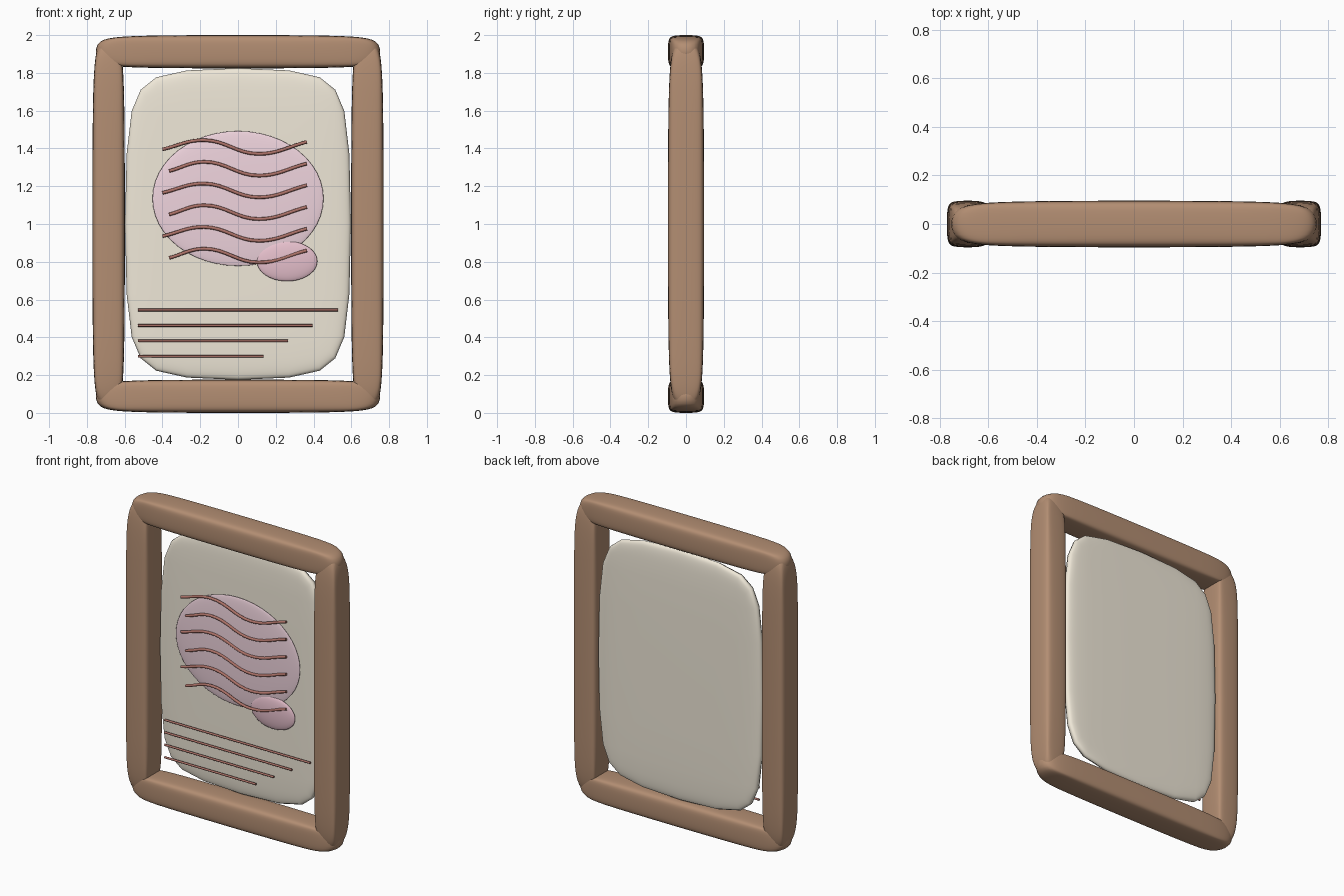
import bpy, bmesh

if "Cube" in bpy.data.objects:
    bpy.data.objects.remove(bpy.data.objects["Cube"])


def material(name, rgb):
    m = bpy.data.materials.new(name)
    m.diffuse_color = (*rgb, 1)
    m.use_nodes = True
    m.node_tree.nodes["Principled BSDF"].inputs["Base Color"].default_value = m.diffuse_color
    return m


WOOD = material("wood", (0.45, 0.27, 0.17))
PAPER = material("paper", (0.87, 0.81, 0.69))
PINK = material("pink", (0.87, 0.66, 0.73))
ROSE = material("rose", (0.80, 0.53, 0.61))
INK = material("ink", (0.42, 0.17, 0.14))


def link(name, data, mat):
    data.materials.append(mat)
    ob = bpy.data.objects.new(name, data)
    bpy.context.collection.objects.link(ob)
    return ob


def soft_block(name, loc, half, mat, levels):
    """Bevelled cube, stretched and subdivided into a soft bar or slab."""
    bm = bmesh.new()
    bmesh.ops.create_cube(bm, size=2)
    bmesh.ops.bevel(bm, geom=bm.edges[:], offset=0.4, segments=2,
                    profile=0.5, affect='EDGES')
    for f in bm.faces:
        f.smooth = True
    me = bpy.data.meshes.new(name)
    bm.to_mesh(me)
    bm.free()
    ob = link(name, me, mat)
    ob.location, ob.scale = loc, half
    sub = ob.modifiers.new("soft", 'SUBSURF')
    sub.levels = sub.render_levels = levels
    return ob


def disc(name, loc, half, mat):
    """Flattened ball."""
    bm = bmesh.new()
    bmesh.ops.create_uvsphere(bm, u_segments=48, v_segments=24, radius=1)
    for f in bm.faces:
        f.smooth = True
    me = bpy.data.meshes.new(name)
    bm.to_mesh(me)
    bm.free()
    ob = link(name, me, mat)
    ob.location, ob.scale = loc, half
    return ob


def stroke(name, pts, y, radius):
    """Thin round tube through (x, z) points."""
    cu = bpy.data.curves.new(name, 'CURVE')
    cu.dimensions = '3D'
    cu.bevel_depth, cu.bevel_resolution = radius, 2
    cu.use_fill_caps = True
    cu.resolution_u = 8
    sp = cu.splines.new('BEZIER')
    sp.bezier_points.add(len(pts) - 1)
    for bp, (x, z) in zip(sp.bezier_points, pts):
        bp.co = (x, y, z)
        bp.handle_left_type = bp.handle_right_type = 'AUTO'
    return link(name, cu, INK)


# frame: two posts and two rails
for side, x in (("left", -0.685), ("right", 0.685)):
    soft_block(side + "_post", (x, 0, 1), (0.087, 0.097, 0.985), WOOD, 2)
for side, z in (("bottom", 0.088), ("top", 1.912)):
    soft_block(side + "_rail", (0, 0, z), (0.76, 0.097, 0.089), WOOD, 2)

# padded sheet set towards the back of the frame
soft_block("sheet", (0, 0.05, 1), (0.604, 0.042, 0.833), PAPER, 1)

# raised ovals
disc("large_oval", (0, 0, 1.135), (0.453, 0.02, 0.357), PINK)
disc("small_oval", (0.26, -0.005, 0.803), (0.16, 0.02, 0.106), ROSE)

# wavy strokes across the ovals
for i in range(6):
    z = 1.395 - 0.115 * i
    x0 = -0.40 if i % 2 == 0 else -0.365
    stroke(f"wavy_line_{i + 1}",
           [(x0, z), (-0.18, z + 0.049), (0.11, z - 0.024), (0.365, z + 0.04)],
           -0.02, 0.009)

# straight rules below, each shorter than the last
for i, x1 in enumerate((0.53, 0.395, 0.265, 0.135)):
    z = 0.545 - 0.082 * i
    stroke(f"rule_line_{i + 1}", [(-0.53, z), (x1, z)], -0.005, 0.007)
